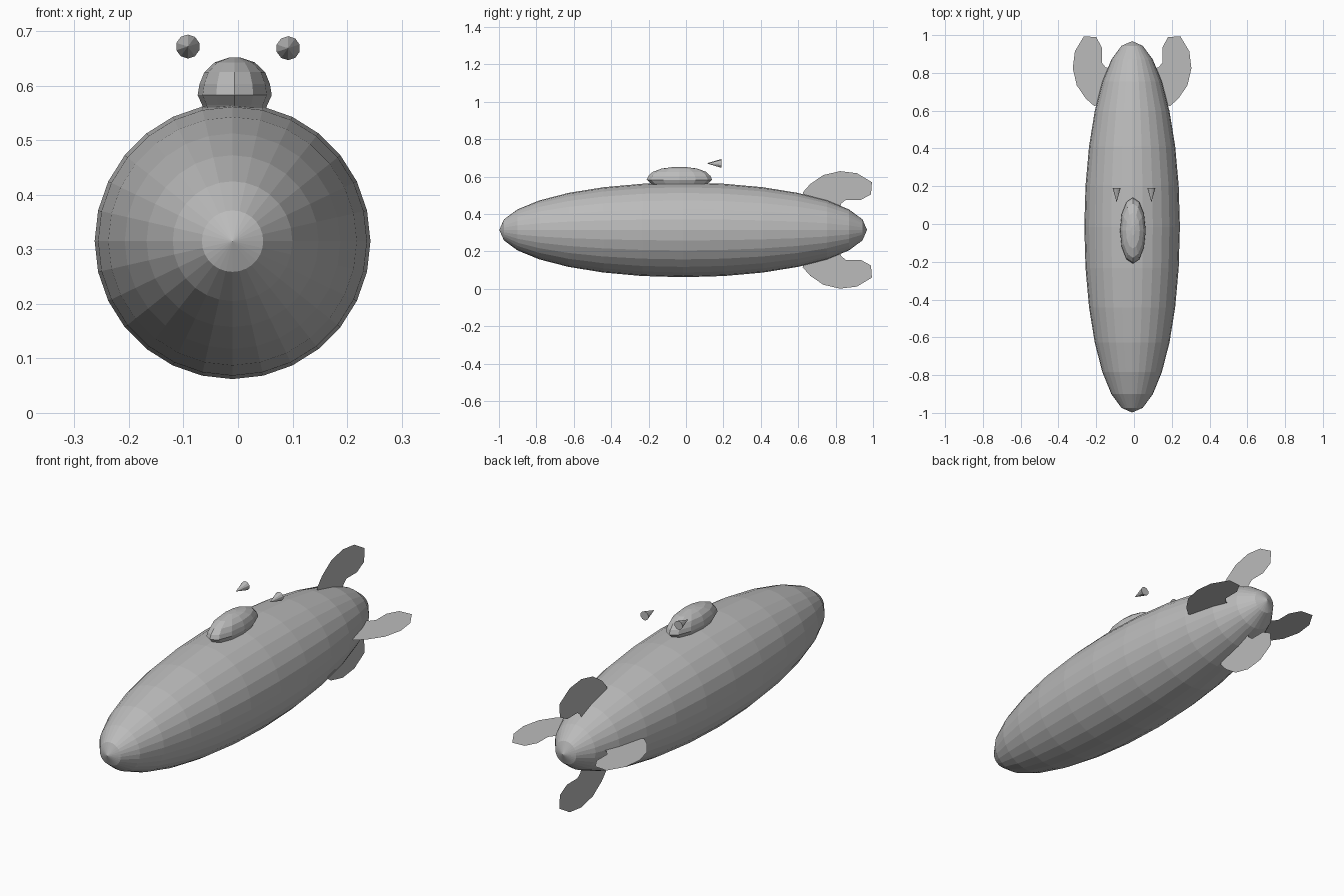
import bpy, bmesh, math
from mathutils import Matrix, Vector

if "Cube" in bpy.data.objects:
    bpy.data.objects.remove(bpy.data.objects["Cube"], do_unlink=True)

grey = bpy.data.materials.new("plain_grey")
grey.use_nodes = True
GREY = (0.5, 0.5, 0.5, 1)
grey.diffuse_color = GREY
grey.node_tree.nodes["Principled BSDF"].inputs["Base Color"].default_value = GREY

AXIS = Vector((-0.01, 0, 0.315))


def finish(name, bm, location):
    mesh = bpy.data.meshes.new(name)
    bm.to_mesh(mesh)
    bm.free()
    mesh.materials.append(grey)
    obj = bpy.data.objects.new(name, mesh)
    obj.location = location
    bpy.context.collection.objects.link(obj)
    return obj


# Hull: long faceted ellipsoid lying along y
bm = bmesh.new()
bmesh.ops.create_uvsphere(bm, u_segments=28, v_segments=14, radius=1)
bm.transform(Matrix.Diagonal((0.253, 0.253, 0.983, 1)))
bm.transform(Matrix.Rotation(math.pi / 2, 4, 'X'))
finish("hull", bm, AXIS + Vector((0, -0.015, 0)))

# Cabin: stacked oval rings forming a low dome on the hull
bm = bmesh.new()
profile = [(0.54, 0.75), (0.565, 0.88), (0.583, 1.0), (0.603, 0.95),
           (0.625, 0.82), (0.643, 0.54), (0.652, 0.15)]
SIDES = 12
rings = []
for z, s in profile:
    angles = [2 * math.pi * i / SIDES for i in range(SIDES)]
    rings.append([bm.verts.new((0.068 * s * math.cos(a), 0.175 * s * math.sin(a), z))
                  for a in angles])
for low, high in zip(rings, rings[1:]):
    for i in range(SIDES):
        j = (i + 1) % SIDES
        bm.faces.new((low[i], low[j], high[j], high[i]))
bm.faces.new(rings[-1])
bm.faces.new(rings[0][::-1])
finish("cabin", bm, (-0.006, -0.035, 0))

# Small cones floating beside the cabin, tips forward
for side, x, z in (("left", 0.092, 0.669), ("right", -0.092, 0.672)):
    bm = bmesh.new()
    bmesh.ops.create_cone(bm, cap_ends=True, segments=10, radius1=0.022,
                          radius2=0, depth=0.075)
    bm.transform(Matrix.Rotation(math.pi / 2, 4, 'X'))
    finish(side + "_cone", bm, (x, 0.152, z))

# Tail fins: one thin outline (distance along y, distance from axis) turned four ways
outline = [(0.62, 0.2), (0.66, 0.245), (0.73, 0.293), (0.82, 0.314), (0.91, 0.303),
           (0.99, 0.255), (0.985, 0.19), (0.93, 0.16), (0.85, 0.16), (0.825, 0.14),
           (0.82, 0.11), (0.63, 0.17)]
for name, turn in (("top", 0), ("left", 90), ("bottom", 180), ("right", 270)):
    bm = bmesh.new()
    bm.faces.new([bm.verts.new((0, y, r)) for y, r in outline])
    bm.transform(Matrix.Rotation(math.radians(turn), 4, 'Y'))
    finish(name + "_fin", bm, AXIS + Vector((0, 0.004, 0)))
